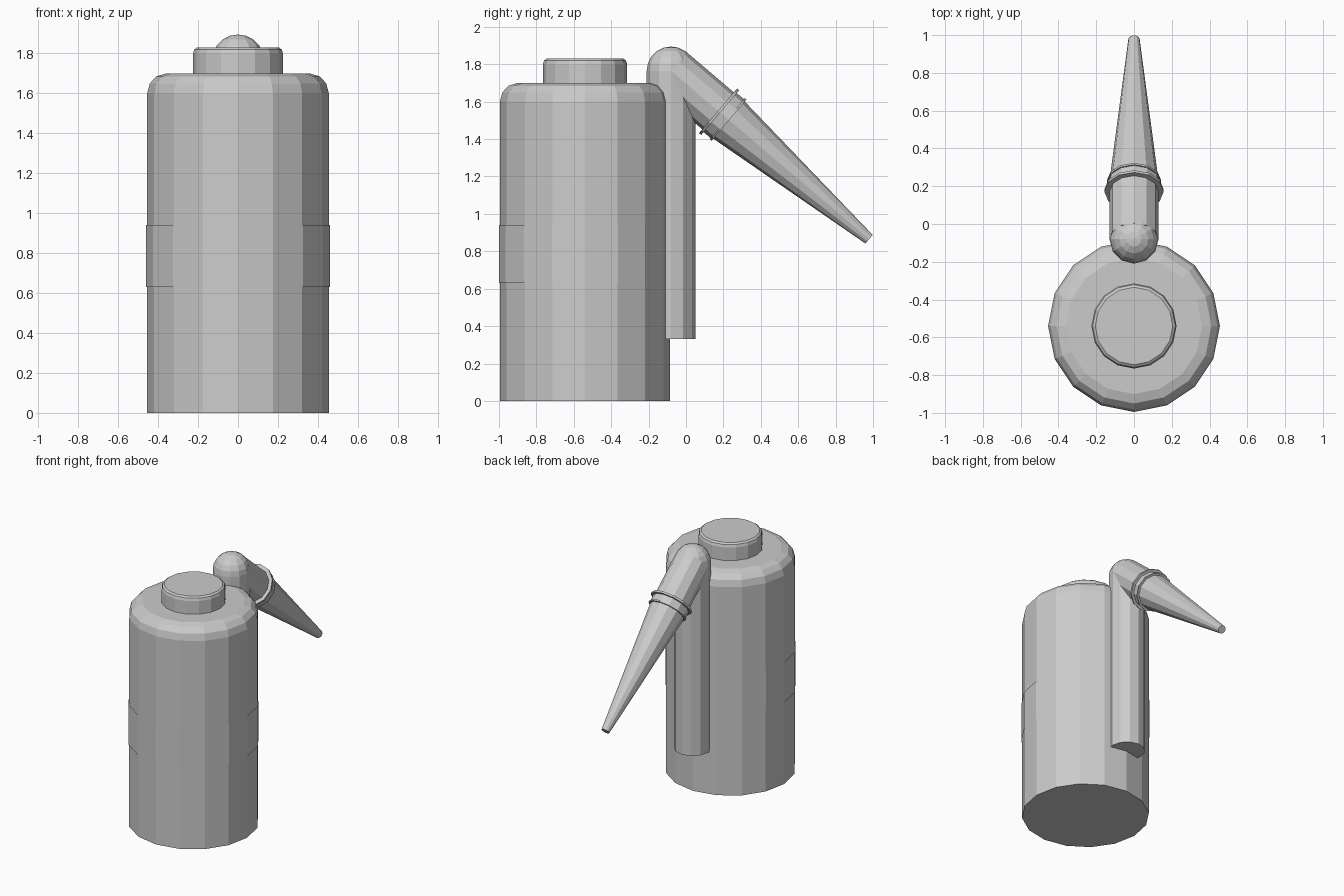
import bpy, bmesh
from math import sin, cos, radians, pi
from mathutils import Vector

if "Cube" in bpy.data.objects:
    bpy.data.objects.remove(bpy.data.objects["Cube"])


def make_object(name, bm):
    bmesh.ops.recalc_face_normals(bm, faces=bm.faces)
    mesh = bpy.data.meshes.new(name)
    bm.to_mesh(mesh)
    bm.free()
    obj = bpy.data.objects.new(name, mesh)
    bpy.context.collection.objects.link(obj)
    return obj


def lathe(name, profile, sides, origin, axis=(0, 0, 1)):
    """Spin (radius, height) points about an axis lying in the YZ plane, with end caps."""
    bm = bmesh.new()
    w = Vector(axis).normalized()
    u = Vector((1, 0, 0))
    v = w.cross(u)
    rings = []
    for r, h in profile:
        rings.append([bm.verts.new(Vector(origin) + w * h
                                   + u * r * cos(2 * pi * i / sides)
                                   + v * r * sin(2 * pi * i / sides))
                      for i in range(sides)])
    for a, b in zip(rings, rings[1:]):
        for i in range(sides):
            j = (i + 1) % sides
            bm.faces.new((a[i], a[j], b[j], b[i]))
    bm.faces.new(rings[0])
    bm.faces.new(rings[-1])
    return make_object(name, bm)


TANK = (0, -0.54, 0)
ELBOW = (0, -0.08, 1.765)
NOZZLE_DIR = (0, 0.762, -0.648)

# Tank body with rounded shoulder, and cap on top
lathe("tank", [(0.455, 0), (0.455, 1.60), (0.442, 1.65), (0.41, 1.685), (0.36, 1.70)], 16, TANK)
lathe("cap", [(0.225, 1.68), (0.225, 1.80), (0.219, 1.82), (0.205, 1.83)], 16, TANK)

# Label band wrapped around the front three quarters of the tank
bm = bmesh.new()
columns = []
for i in range(13):
    a = radians(135 + 22.5 * i)
    columns.append([bm.verts.new((0.46 * cos(a), TANK[1] + 0.46 * sin(a), z)) for z in (0.63, 0.94)])
for a, b in zip(columns, columns[1:]):
    bm.faces.new((a[0], b[0], b[1], a[1]))
make_object("label_band", bm)

# Hose standing behind the tank
lathe("hose", [(0.13, 0.33), (0.13, ELBOW[2])], 12, (0, ELBOW[1], 0))

# Rounded elbow joining hose and nozzle
bm = bmesh.new()
bmesh.ops.create_uvsphere(bm, u_segments=12, v_segments=10, radius=0.13)
elbow = make_object("elbow", bm)
elbow.location = ELBOW

# Sloping neck, flange, second ring and tapered nozzle
lathe("nozzle", [(0.13, 0), (0.13, 0.33), (0.157, 0.33), (0.157, 0.345), (0.137, 0.345),
                 (0.137, 0.395), (0.144, 0.395), (0.144, 0.407), (0.13, 0.407), (0.03, 1.39)],
      12, ELBOW, NOZZLE_DIR)
